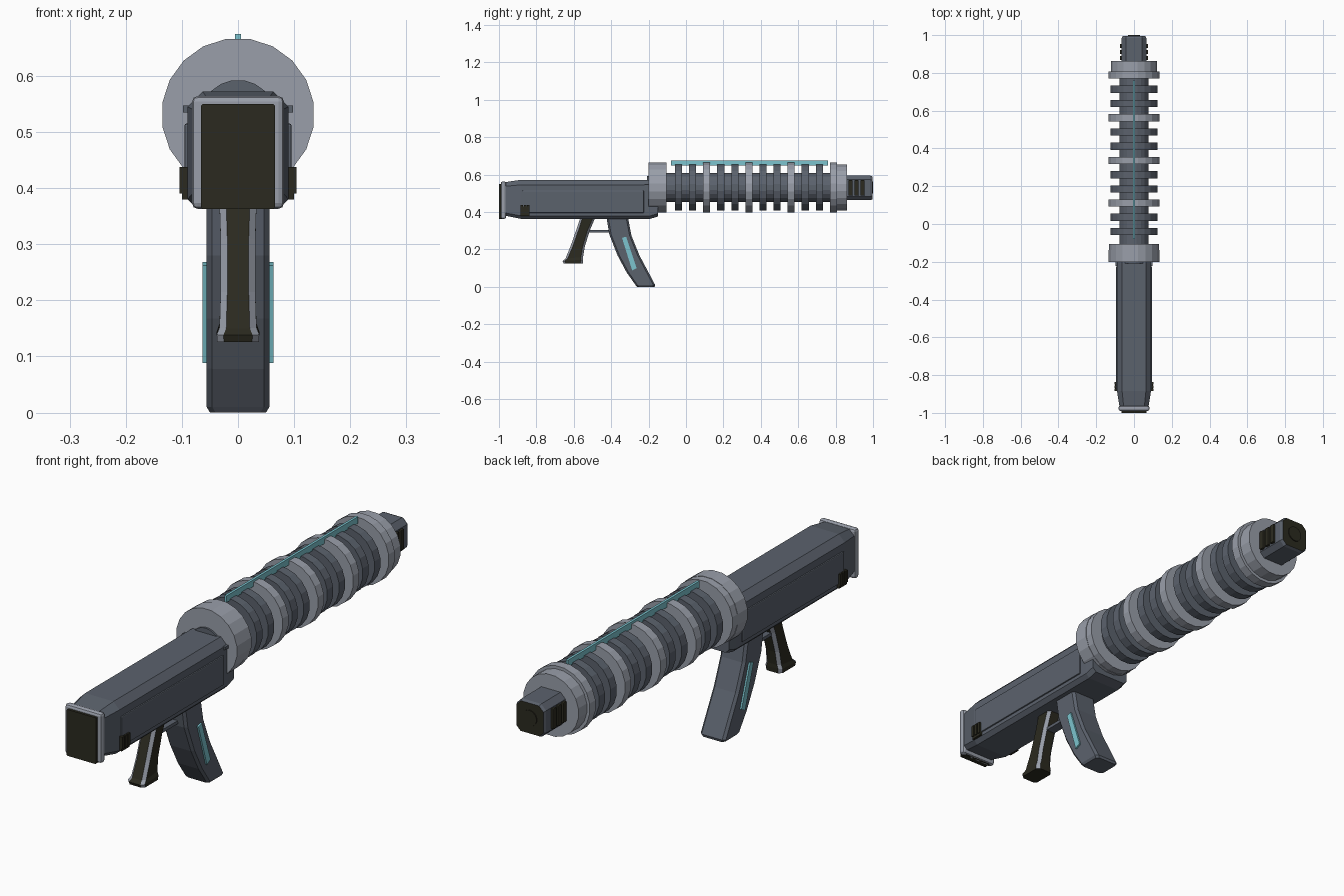
import bpy, bmesh, math
from mathutils import Vector

if "Cube" in bpy.data.objects:
    bpy.data.objects.remove(bpy.data.objects["Cube"])


def material(name, rgb):
    m = bpy.data.materials.new(name)
    m.diffuse_color = (*rgb, 1)
    m.use_nodes = True
    m.node_tree.nodes["Principled BSDF"].inputs["Base Color"].default_value = m.diffuse_color
    return m


BODY = material("gunmetal_grey", (0.105, 0.122, 0.152))
LIGHT = material("light_grey", (0.32, 0.345, 0.40))
DARK = material("olive_black", (0.024, 0.023, 0.014))
TEAL = material("teal", (0.20, 0.55, 0.62))
AXIS_Z = 0.531


def loft(name, rings, mats, side_mat=None, cap_mats=(0, 0)):
    """Skin a list of equal-length point rings and cap both ends."""
    bm = bmesh.new()
    rows = [[bm.verts.new(p) for p in r] for r in rings]
    n = len(rows[0])
    for a, b in zip(rows, rows[1:]):
        for j in range(n):
            f = bm.faces.new((a[j], a[(j + 1) % n], b[(j + 1) % n], b[j]))
            f.material_index = side_mat(j) if side_mat else 0
    for row, m in zip((rows[0], rows[-1]), cap_mats):
        bm.faces.new(row).material_index = m
    bmesh.ops.recalc_face_normals(bm, faces=bm.faces)
    me = bpy.data.meshes.new(name)
    bm.to_mesh(me)
    bm.free()
    for m in mats:
        me.materials.append(m)
    ob = bpy.data.objects.new(name, me)
    bpy.context.collection.objects.link(ob)
    return ob


def disc(name, y0, y1, r, mat, z=AXIS_Z, sides=20):
    """Cylinder along y with flats facing up, down and sideways."""
    def ring(y):
        return [(r * math.cos(t), y, z + r * math.sin(t))
                for t in (2 * math.pi * (i + 0.5) / sides for i in range(sides))]
    return loft(name, [ring(y0), ring(y1)], [mat])


def box(name, x, y, z, mat, bevel=0):
    rings = [[(x[0], yy, z[0]), (x[1], yy, z[0]), (x[1], yy, z[1]), (x[0], yy, z[1])] for yy in y]
    ob = loft(name, rings, [mat])
    if bevel:
        mod = ob.modifiers.new("bevel", "BEVEL")
        mod.width, mod.segments = bevel, 2
    return ob


def section(y, w, z0, z1, top, bot):
    """Chamfered rectangle across the gun at a given y."""
    return [(-w + bot, y, z0), (w - bot, y, z0), (w, y, z0 + bot), (w, y, z1 - top),
            (w - top, y, z1), (-w + top, y, z1), (-w, y, z1 - top), (-w, y, z0 + bot)]


def leg_ring(w, rear, front, c):
    """Chamfered rectangle between a rear and a front (y, z) point."""
    a, b = Vector((0, *rear)), Vector((0, *front))
    d = (b - a).normalized() * c
    ex, wx = Vector((w, 0, 0)), Vector((w - c, 0, 0))
    return [a - wx, a + wx, a + d + ex, b - d + ex, b + wx, b - wx, b - d - ex, a + d - ex]


# Receiver, tapering at the rear
loft("receiver", [section(-0.965, 0.077, 0.38, 0.56, 0.022, 0.015),
                  section(-0.885, 0.09, 0.364, 0.572, 0.027, 0.016),
                  section(-0.19, 0.09, 0.364, 0.572, 0.027, 0.016),
                  section(-0.15, 0.088, 0.376, 0.572, 0.027, 0.016)], [BODY])
disc("receiver_plug", -0.208, -0.19, 0.067, BODY, z=0.526)

# Butt frame and dark pad
box("butt_frame", (-0.082, 0.082), (-0.99, -0.962), (0.363, 0.564), LIGHT, 0.01)
loft("butt_pad", [section(-1.0, 0.066, 0.363, 0.55, 0.003, 0.003),
                  section(-0.97, 0.066, 0.363, 0.55, 0.003, 0.003)], [DARK])

# Side details, both sides
for s, side in ((1, "right"), (-1, "left")):
    def span(a, b):
        return (a, b) if s > 0 else (-b, -a)
    box("side_panel_" + side, span(0.08, 0.0955), (-0.875, -0.225), (0.395, 0.515), BODY, 0.004)
    box("side_pin_" + side, span(0.08, 0.098), (-0.222, -0.2), (0.535, 0.547), BODY)
    for i in range(3):
        y = -0.885 + i * 0.018
        box(f"latch_rib_{side}_{i}", span(0.085, 0.104), (y, y + 0.013), (0.39, 0.438), DARK)
    box("latch_base_" + side, span(0.08, 0.1), (-0.885, -0.836), (0.38, 0.43), DARK)
    for i in range(3):
        y = 0.868 + i * 0.032
        box(f"muzzle_slot_{side}_{i}", span(0.05, 0.075), (y, y + 0.022), (0.488, 0.57), DARK, 0.003)

# Barrel core, cooling rings and collars
disc("barrel_core", -0.12, 0.82, 0.079, BODY)
for k in range(12):
    y = -0.04 + 0.0753 * k
    big = k % 3 == 2
    disc(f"cooling_ring_{k}", y - 0.019, y + 0.019, 0.136 if big else 0.125, LIGHT if big else BODY)
disc("rear_collar", -0.2, -0.137, 0.1365, LIGHT)
disc("rear_collar_lip", -0.137, -0.105, 0.135, LIGHT)
disc("front_collar", 0.808, 0.862, 0.124, LIGHT)

# Sight rail along the top
box("top_rail", (-0.005, 0.005), (-0.08, 0.76), (0.648, 0.675), TEAL)

# Muzzle block with dark end
loft("muzzle", [section(0.85, 0.065, 0.463, 0.595, 0.022, 0.02),
                section(0.985, 0.065, 0.463, 0.595, 0.022, 0.02),
                section(0.996, 0.06, 0.468, 0.59, 0.02, 0.018)], [BODY, DARK], cap_mats=(0, 1))
disc("bore_plug", 0.99, 1.0, 0.032, DARK, sides=16)

# Curved magazine
MAG = [((-0.425, 0.37), (-0.31, 0.37)), ((-0.41, 0.28), (-0.292, 0.275)),
       ((-0.366, 0.168), (-0.249, 0.168)), ((-0.318, 0.078), (-0.206, 0.088)),
       ((-0.27, 0.01), (-0.165, 0.01)), ((-0.262, 0.0), (-0.168, 0.0))]
loft("magazine", [leg_ring(0.056 if i < 5 else 0.05, a, b, 0.01)
                  for i, (a, b) in enumerate(MAG)], [BODY])

# Teal strips on the magazine sides
for s, side in ((1, "right"), (-1, "left")):
    pts = [(-0.342, 0.262), (-0.32, 0.268), (-0.264, 0.1), (-0.288, 0.088)]
    loft("magazine_strip_" + side, [[(s * x, y, z) for y, z in pts] for x in (0.054, 0.063)], [TEAL])

# Dark grip with grey chamfered corners and a flared foot
GRIP = [((-0.565, 0.37), (-0.485, 0.37), 0.033), ((-0.585, 0.31), (-0.515, 0.30), 0.031),
        ((-0.618, 0.215), (-0.541, 0.215), 0.031), ((-0.645, 0.15), (-0.55, 0.16), 0.033),
        ((-0.66, 0.138), (-0.55, 0.145), 0.038), ((-0.655, 0.126), (-0.552, 0.126), 0.037)]
loft("grip", [leg_ring(w, a, b, 0.012) for a, b, w in GRIP], [DARK, LIGHT],
     side_mat=lambda j: j % 2, cap_mats=(0, 0))

# Trigger guard bar
box("trigger_guard", (-0.02, 0.02), (-0.52, -0.4), (0.29, 0.303), BODY)
